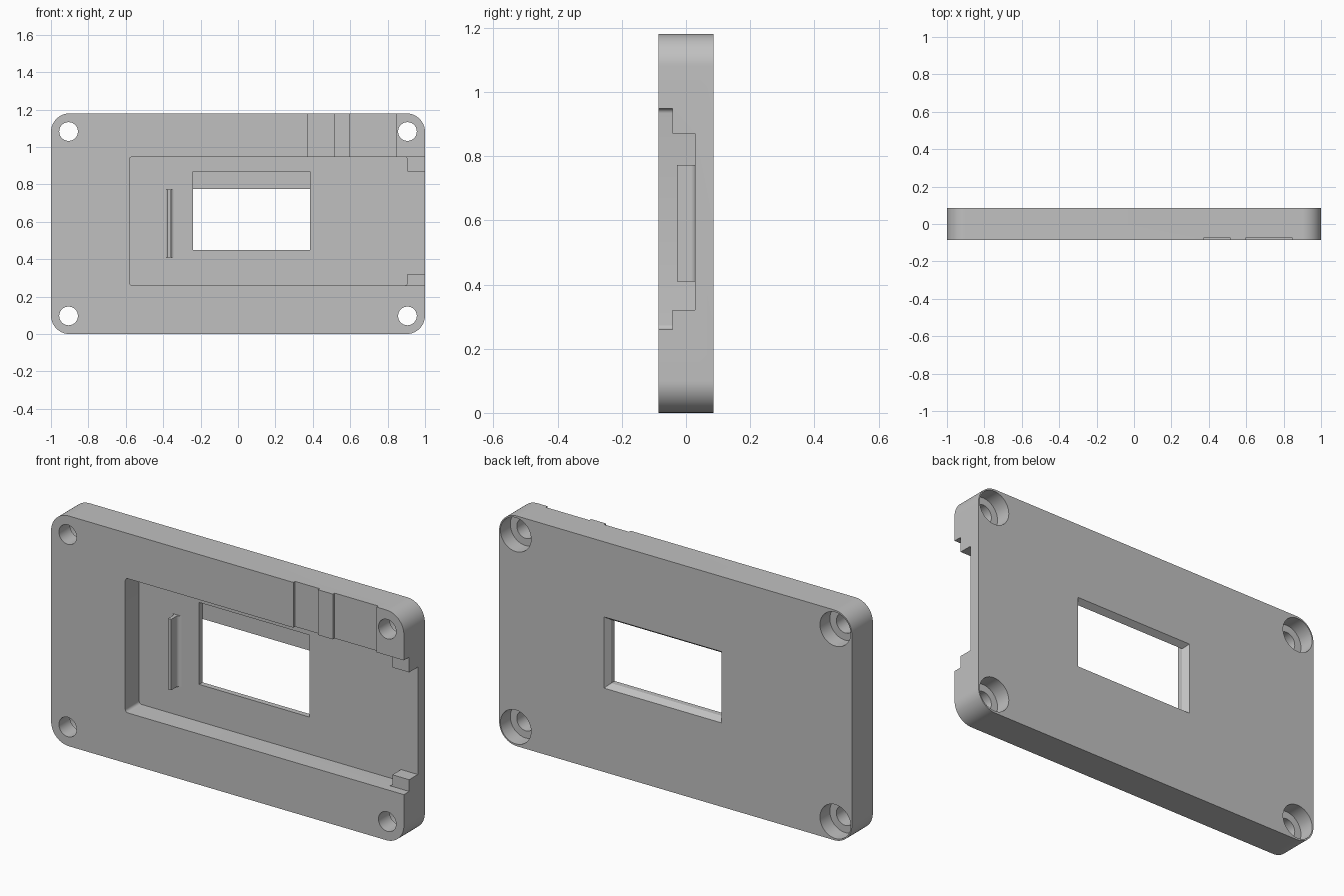
import bpy, bmesh, math

cube = bpy.data.objects.get("Cube")
if cube:
    bpy.data.objects.remove(cube, do_unlink=True)

grey = bpy.data.materials.new("plain_grey")
grey.use_nodes = True
colour = (0.53, 0.53, 0.53, 1)
grey.diffuse_color = colour
grey.node_tree.nodes["Principled BSDF"].inputs["Base Color"].default_value = colour


def loft(name, start, end):
    """Solid between two matching closed loops of 3D points."""
    bm = bmesh.new()
    a = [bm.verts.new(p) for p in start]
    b = [bm.verts.new(p) for p in end]
    bm.faces.new(a)
    bm.faces.new(b[::-1])
    for i in range(len(a)):
        j = (i + 1) % len(a)
        bm.faces.new((a[j], a[i], b[i], b[j]))
    bmesh.ops.recalc_face_normals(bm, faces=bm.faces)
    mesh = bpy.data.meshes.new(name)
    bm.to_mesh(mesh)
    bm.free()
    mesh.materials.append(grey)
    obj = bpy.data.objects.new(name, mesh)
    bpy.context.collection.objects.link(obj)
    return obj


def arc(cx, cz, r, start, sweep, steps):
    return [(cx + r * math.cos(math.radians(start + sweep * i / steps)),
             cz + r * math.sin(math.radians(start + sweep * i / steps)))
            for i in range(steps + 1)]


def rect(x0, x1, z0, z1, r=0, steps=10):
    """Rectangle outline with optional rounded corners."""
    if not r:
        return [(x0, z0), (x1, z0), (x1, z1), (x0, z1)]
    corners = [(x1 - r, z1 - r), (x0 + r, z1 - r), (x0 + r, z0 + r), (x1 - r, z0 + r)]
    return [p for i, c in enumerate(corners) for p in arc(*c, r, 90 * i, 90, steps)]


def prism(name, outline, y0, y1):
    return loft(name, [(x, y0, z) for x, z in outline], [(x, y1, z) for x, z in outline])


def select_only(obj):
    bpy.ops.object.select_all(action="DESELECT")
    obj.select_set(True)
    bpy.context.view_layer.objects.active = obj


def cut(target, cutter):
    cutter.hide_render = True
    mod = target.modifiers.new("cut", "BOOLEAN")
    mod.operation = "DIFFERENCE"
    mod.solver = "EXACT"
    mod.object = cutter
    select_only(target)
    bpy.ops.object.modifier_apply(modifier=mod.name)
    bpy.data.objects.remove(cutter, do_unlink=True)


FRONT, BACK, FLOOR, LIP = -0.085, 0.085, 0.028, 0.056
OUT = 0.12          # beyond the plate in either direction

# Rounded plate
plate = prism("cover_plate", rect(-1, 1, 0, 1.18, 0.1, 16), FRONT, BACK)

# Main recess, its open side mouth, and the narrower mouth between two tabs
cut(plate, prism("recess", rect(-0.58, 0.905, 0.26, 0.948, 0.015, 5), -OUT, FLOOR))
cut(plate, prism("upper_mouth", rect(0.88, 1.1, 0.26, 0.948), -OUT, -0.042))
cut(plate, prism("lower_mouth", rect(0.85, 1.1, 0.32, 0.87), -OUT, FLOOR))

# Two shallow channels running from the recess to the top edge
for x0, x1 in ((0.373, 0.513), (0.598, 0.845)):
    cut(plate, prism("channel", rect(x0, x1, 0.9, 1.3), -OUT, -0.071))

# Window with a ledge above it in front and a flared opening behind
cut(plate, prism("window", rect(-0.24, 0.385, 0.45, 0.87), -0.02, LIP))


def flared(y):
    g = (y - LIP) * 0.02 / (BACK - LIP)
    return [(x, y, z) for x, z in rect(-0.24 - g, 0.385 + g, 0.45 - g, 0.775 + g)]


cut(plate, loft("window_flare", flared(LIP - 0.006), flared(OUT)))

# Counterbored corner screw holes
for x in (-0.906, 0.906):
    for z in (0.097, 1.083):
        cut(plate, prism("bore", arc(x, z, 0.05, 0, 360, 40)[:-1], -OUT, OUT))
        cut(plate, prism("counterbore", arc(x, z, 0.087, 0, 360, 40)[:-1], 0.005, OUT))

# Locating rib with filleted foot
mid, half, r = -0.368, 0.009, 0.018
right = arc(mid + half + r, FLOOR - r, r, 180, -90, 6)
left = [(2 * mid - x, y) for x, y in right[::-1]]
profile = ([(mid - half, -0.028), (mid + half, -0.028)] + right
           + [(right[-1][0], FLOOR + 0.01), (left[0][0], FLOOR + 0.01)] + left)
rib = loft("locating_rib", [(x, y, 0.41) for x, y in profile],
           [(x, y, 0.773) for x, y in profile])

for obj in (plate, rib):
    select_only(obj)
    bpy.ops.object.shade_smooth_by_angle(angle=math.radians(30))
